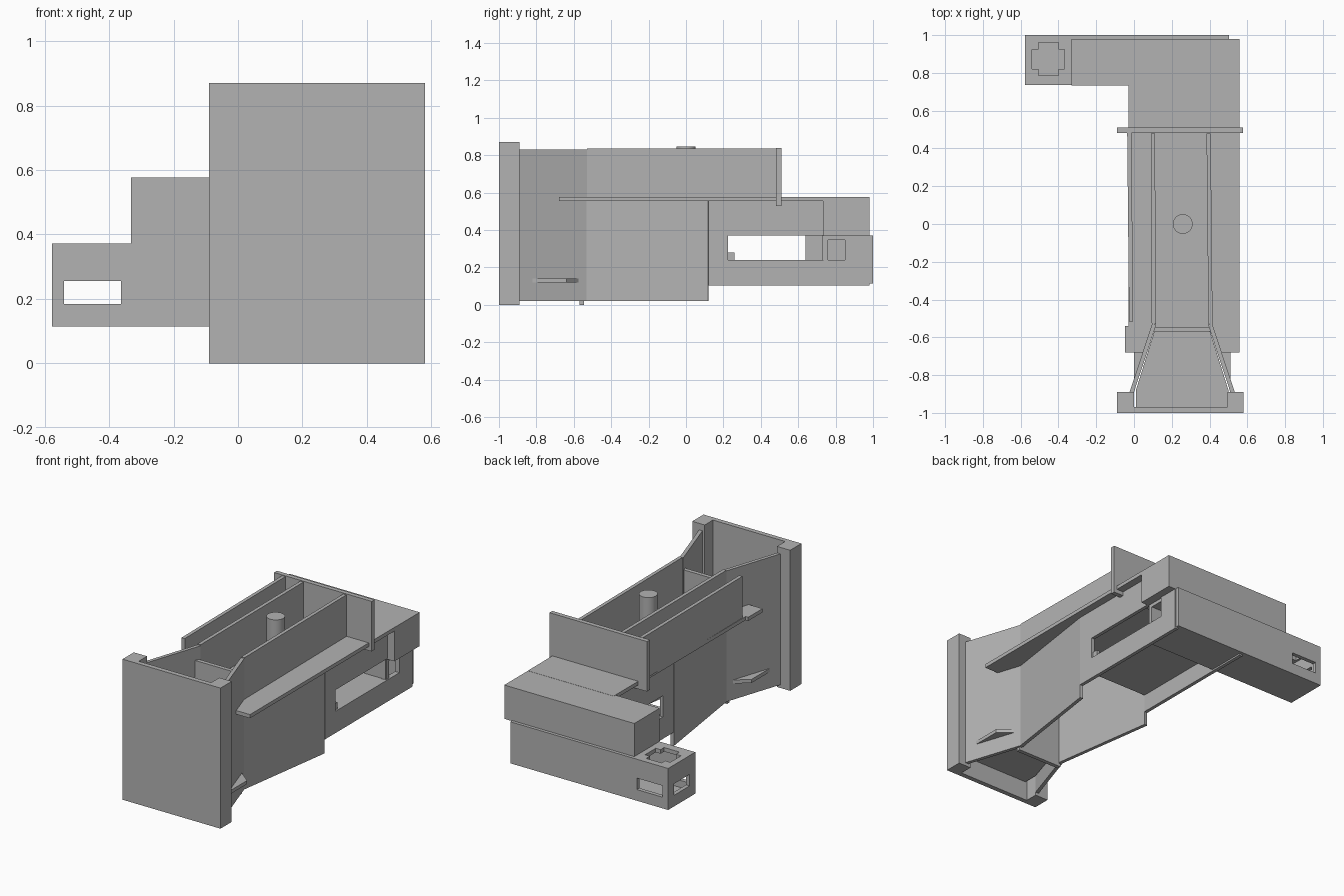
import bpy
import math
from mathutils import Vector

cube = bpy.data.objects.get("Cube")
if cube:
    bpy.data.objects.remove(cube, do_unlink=True)

grey = bpy.data.materials.new("plain grey")
grey.use_nodes = True
grey.diffuse_color = (0.45, 0.45, 0.45, 1)
grey.node_tree.nodes["Principled BSDF"].inputs["Base Color"].default_value = grey.diffuse_color

MID = 0.255  # centre line of the main body


def prism(name, outline, z0, z1):
    """Upright prism over an anticlockwise outline."""
    n = len(outline)
    verts = [(x, y, z) for z in (z0, z1) for x, y in outline]
    faces = [list(range(n))[::-1], list(range(n, 2 * n))]
    faces += [(i, (i + 1) % n, (i + 1) % n + n, i + n) for i in range(n)]
    mesh = bpy.data.meshes.new(name)
    mesh.from_pydata(verts, [], faces)
    mesh.materials.append(grey)
    obj = bpy.data.objects.new(name, mesh)
    bpy.context.collection.objects.link(obj)
    return obj


def box(name, x0, x1, y0, y1, z0, z1):
    return prism(name, [(x0, y0), (x1, y0), (x1, y1), (x0, y1)], z0, z1)


def wall(name, start, end, z0, z1, thick=0.022):
    """Thin upright wall along a plan line."""
    a, b = Vector(start), Vector(end)
    d = (b - a).normalized() * thick / 2
    side = Vector((d.y, -d.x))
    return prism(name, [a + side, b + side, b - side, a - side], z0, z1)


def cut(obj, *cutters):
    for c in cutters:
        c.hide_render = True
        c.hide_viewport = True
        c.display_type = 'WIRE'
        mod = obj.modifiers.new("opening", 'BOOLEAN')
        mod.operation = 'DIFFERENCE'
        mod.solver = 'EXACT'
        mod.object = c


# Front plate with a flange down each side
prism("front_plate", [(-0.09, -1), (0.58, -1), (0.58, -0.89), (0.495, -0.89),
                      (0.495, -0.97), (0, -0.97), (0, -0.89), (-0.09, -0.89)], 0, 0.87)

# Mirrored side parts: s = 1 is the left, s = -1 the right
for s, label in ((1, "left"), (-1, "right")):
    def px(offset):
        return MID + s * offset

    def plan(points):
        pts = [(px(x), y) for x, y in points]
        return pts if s > 0 else pts[::-1]

    wall(label + "_flared_wall", (px(0.27), -0.9), (px(0.148), -0.53), 0.02, 0.83)
    wall(label + "_upper_rib", (px(0.15), -0.53), (px(0.14 if s > 0 else 0.155), 0.48), 0.57, 0.835)
    wall(label + "_tapered_wall", (px(0.148), -0.54), (px(0.244), 0.12), 0.02, 0.56)
    prism(label + "_gusset", plan([(0.245, -0.84), (0.255, -0.83), (0.255, -0.64),
                                   (0.155, -0.56)]), 0.12, 0.142)
    prism(label + "_shelf_fin", plan([(0.2, -0.68), (0.303, -0.68), (0.303, -0.54),
                                      (0.15, -0.54)]), 0.555, 0.578)
    rear = wall(label + "_rear_wall", (px(0.244), 0.12), (px(0.244), 0.98), 0.105, 0.56)
    window_end = 0.85 if s > 0 else 0.64
    cut(rear, box(label + "_window_cutter", px(0.244) - 0.05, px(0.244) + 0.05,
                  0.225, window_end, 0.24, 0.372))

# Main deck, divider and lower floors
box("deck", -0.03, 0.558, -0.545, 0.75, 0.555, 0.578)
box("divider", 0.1, 0.41, -0.57, -0.545, 0, 0.75)
prism("front_floor", [(0.01, -0.97), (0.5, -0.97), (0.5, -0.88), (0.4, -0.56),
                      (0.11, -0.56), (0.01, -0.88)], 0.12, 0.142)
box("rear_floor", 0.01, 0.5, 0.12, 0.74, 0.215, 0.238)
box("window_stop", 0.48, 0.5, 0.225, 0.26, 0.238, 0.28)
box("window_post", 0.47, 0.5, 0.73, 0.76, 0.23, 0.38)

# Upper outer wall, cross plate and locating pin
wall("outer_upper_wall", (-0.015, -0.515), (-0.025, 0.49), 0.57, 0.835)
box("cross_plate", -0.09, 0.578, 0.482, 0.51, 0.53, 0.84)
bpy.ops.mesh.primitive_cylinder_add(vertices=40, radius=0.052, depth=0.28,
                                    location=(0.258, 0, 0.708))
pin = bpy.context.object
pin.name = "pin"
pin.data.materials.append(grey)
bpy.ops.object.shade_smooth_by_angle(angle=math.radians(30))

# Upper arm block
box("upper_arm", -0.332, 0.558, 0.732, 0.98, 0.368, 0.577)

# Hollow lower arm with openings in the end, sides and top
arm = box("lower_arm", -0.578, 0.503, 0.735, 1, 0.115, 0.372)
cut(arm,
    box("arm_cavity", -0.553, 0.48, 0.76, 0.975, 0.14, 0.347),
    box("arm_side_window", -0.54, -0.363, 0.6, 1.1, 0.184, 0.255),
    box("arm_end_window", -0.7, -0.5, 0.79, 0.945, 0.184, 0.255),
    box("arm_top_slot_long", -0.505, -0.4, 0.785, 0.96, 0.3, 0.45),
    box("arm_top_slot_wide", -0.54, -0.367, 0.82, 0.925, 0.3, 0.45),
    box("arm_inner_opening", 0.44, 0.6, 0.76, 0.85, 0.24, 0.347))
